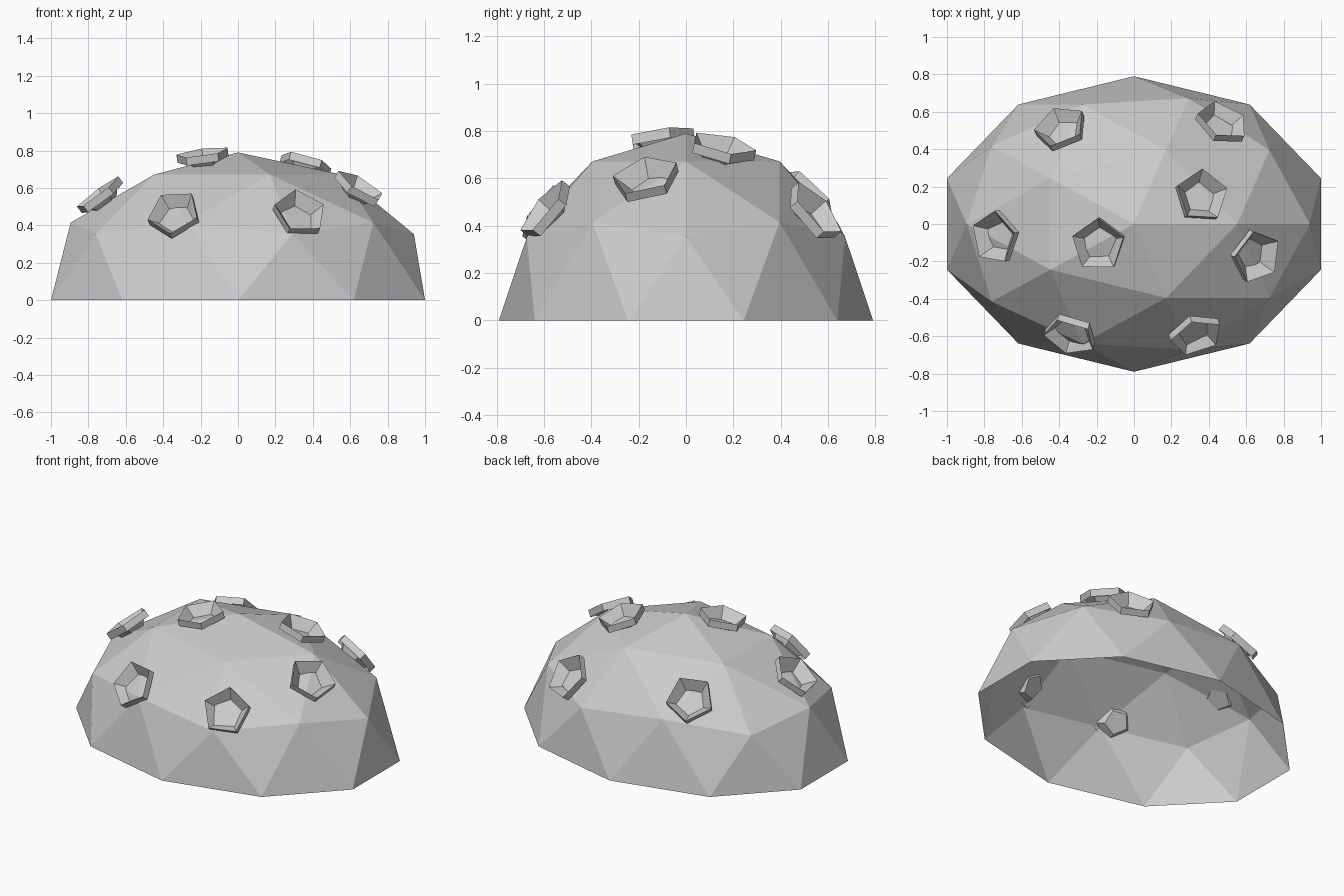
import bpy, bmesh
from math import cos, sin, radians, sqrt
from mathutils import Matrix, Vector

cube = bpy.data.objects.get("Cube")
if cube:
    bpy.data.objects.remove(cube, do_unlink=True)

# Dome half-axes
AX, AY, AZ = 1.0515, 0.79, 0.79

grey = bpy.data.materials.new("plain_grey")
grey.use_nodes = True
colour = (0.6, 0.6, 0.6, 1)
grey.diffuse_color = colour
grey.node_tree.nodes["Principled BSDF"].inputs["Base Color"].default_value = colour


def add_object(name, bm):
    mesh = bpy.data.meshes.new(name)
    bm.to_mesh(mesh)
    bm.free()
    mesh.materials.append(grey)
    obj = bpy.data.objects.new(name, mesh)
    bpy.context.collection.objects.link(obj)
    return obj


# Open faceted shell: upper half of a stretched icosphere
bm = bmesh.new()
bmesh.ops.create_icosphere(bm, subdivisions=2, radius=1)
low = [v for v in bm.verts if v.co.z < -0.01]
bmesh.ops.delete(bm, geom=low, context='VERTS')
bmesh.ops.scale(bm, vec=(AX, AY, AZ), verts=bm.verts)
add_object("dome_shell", bm)

# Five-sided cup: outer wall, sloping rim and sunken floor
CUP_RINGS = [(0.145, -0.022), (0.145, 0.022), (0.075, -0.055)]


def add_cup(name, x, y, turn):
    z = AZ * sqrt(1 - (x / AX) ** 2 - (y / AY) ** 2)
    normal = Vector((x / AX ** 2, y / AY ** 2, z / AZ ** 2)).normalized()
    side = (Vector((1, 0, 0)) - normal * normal.x).normalized()
    up = normal.cross(side)
    bm = bmesh.new()
    rings = []
    for radius, height in CUP_RINGS:
        angles = [radians(turn + 72 * i) for i in range(5)]
        rings.append([bm.verts.new((radius * cos(a), radius * sin(a), height)) for a in angles])
    for lower, upper in zip(rings, rings[1:]):
        for i in range(5):
            j = (i + 1) % 5
            bm.faces.new((lower[i], lower[j], upper[j], upper[i]))
    bm.faces.new(rings[-1])
    obj = add_object(name, bm)
    frame = Matrix((side, up, normal)).transposed().to_4x4()
    obj.matrix_world = Matrix.Translation((x, y, z)) @ frame


# Cups scattered over the dome: x, y, turn
cups = {
    "cup_top_right": (-0.19, -0.11, 90),
    "cup_top_left": (0.36, 0.15, 90),
    "cup_back_right": (-0.39, 0.51, 104),
    "cup_back_left": (0.47, 0.54, 110),
    "cup_side_right": (-0.74, -0.07, 86),
    "cup_side_left": (0.65, -0.17, 100),
    "cup_front_right": (-0.34, -0.59, 118),
    "cup_front_left": (0.33, -0.59, 101),
}
for name, spot in cups.items():
    add_cup(name, *spot)
